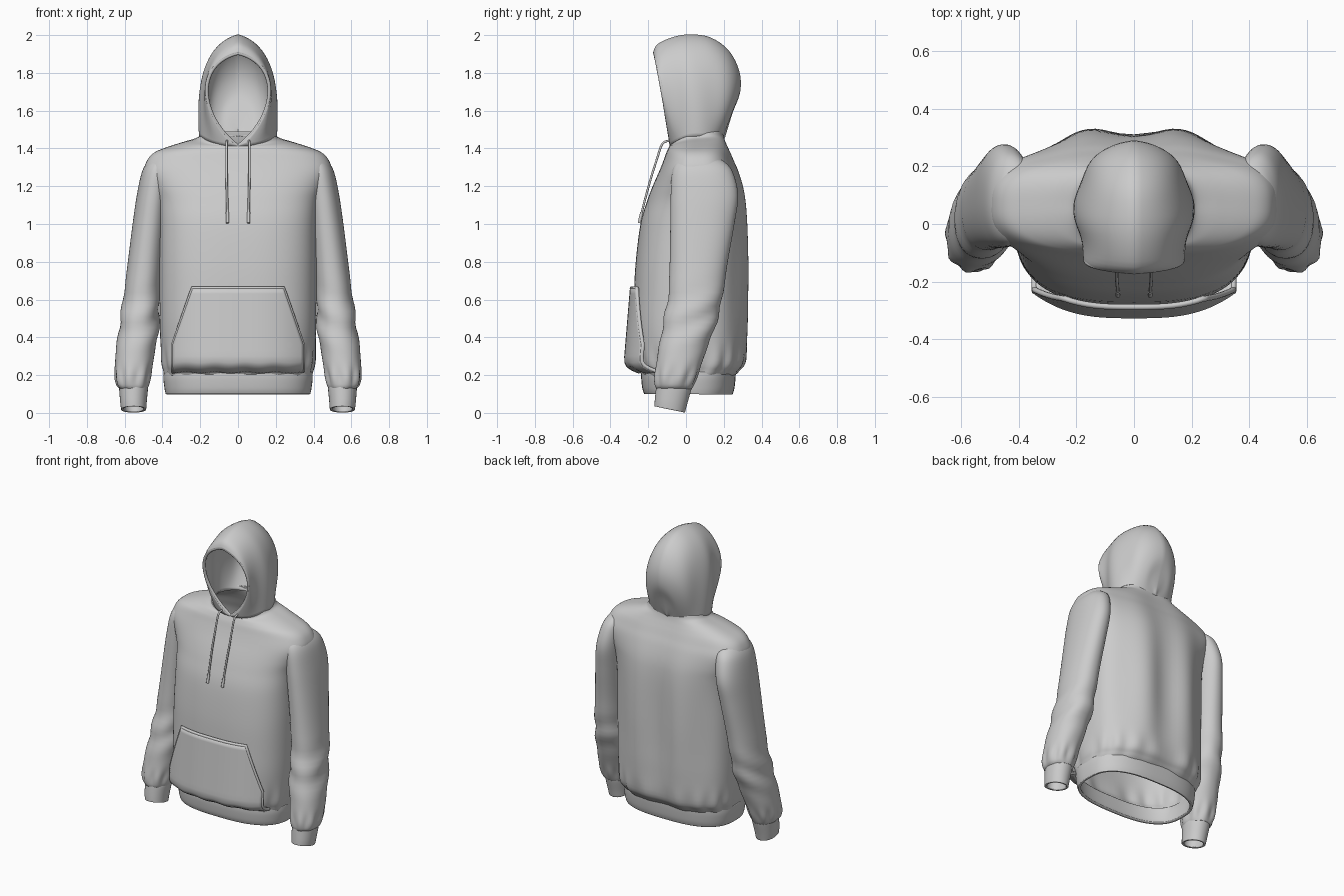
import bpy, bmesh, math
from mathutils import Vector

if "Cube" in bpy.data.objects:
    bpy.data.objects.remove(bpy.data.objects["Cube"])

def smooth_rows(rows, steps):
    """Catmull-Rom interpolation through rows of numbers."""
    out = []
    for i in range(len(rows) - 1):
        a, b, c, d = (rows[max(i - 1, 0)], rows[i], rows[i + 1], rows[min(i + 2, len(rows) - 1)])
        for s in range(steps):
            t = s / steps
            out.append([0.5 * (2 * q + (r - p) * t + (2 * p - 5 * q + 4 * r - u) * t * t
                               + (3 * q - p - 3 * r + u) * t ** 3)
                        for p, q, r, u in zip(a, b, c, d)])
    out.append(list(rows[-1]))
    return out

def surface(name, grid, closed=False, mirror=False, thick=0.012):
    """Skin a grid of points (rows of equal length) into a smooth cloth sheet."""
    bm = bmesh.new()
    vs = [[bm.verts.new(p) for p in row] for row in grid]
    n = len(grid[0])
    for r0, r1 in zip(vs, vs[1:]):
        for j in range(n if closed else n - 1):
            k = (j + 1) % n
            bm.faces.new((r0[j], r0[k], r1[k], r1[j]))
    bmesh.ops.remove_doubles(bm, verts=bm.verts, dist=1e-5)
    bmesh.ops.recalc_face_normals(bm, faces=bm.faces)
    for f in bm.faces:
        f.smooth = True
    me = bpy.data.meshes.new(name)
    bm.to_mesh(me)
    bm.free()
    ob = bpy.data.objects.new(name, me)
    bpy.context.collection.objects.link(ob)
    if mirror:
        ob.modifiers.new("mirror", 'MIRROR')
    m = ob.modifiers.new("cloth", 'SOLIDIFY')
    m.thickness, m.offset = thick, 0
    return ob

def loft(rows, power, fold=None, n=72, steps=5, lift_power=2):
    """Rings from rows of (z, x0, x1, y_front, y_back, front_lift)."""
    grid = []
    for z, x0, x1, yf, yb, lift in smooth_rows(rows, steps):
        ring = []
        for i in range(n):
            a = 2 * math.pi * i / n
            s, c = math.sin(a), math.cos(a)
            sx = math.copysign(abs(s) ** (2 / power), s)
            sy = math.copysign(abs(c) ** (2 / power), c)
            p = Vector(((x0 + x1) / 2 + sx * (x1 - x0) / 2,
                        (yf + yb) / 2 - sy * (yb - yf) / 2,
                        z + lift * ((1 + c) / 2) ** lift_power))
            if fold:
                p += fold(p, s, c)
            ring.append(p)
        grid.append(ring)
    return grid

def bump(z, mid, width):
    return math.exp(-((z - mid) / width) ** 2)

def tube(name, points, radius, mirror=False):
    cu = bpy.data.curves.new(name, 'CURVE')
    cu.dimensions = '3D'
    cu.bevel_depth, cu.bevel_resolution, cu.use_fill_caps = radius, 3, True
    sp = cu.splines.new('POLY')
    sp.points.add(len(points) - 1)
    for q, p in zip(sp.points, points):
        q.co = (*p, 1)
    ob = bpy.data.objects.new(name, cu)
    bpy.context.collection.objects.link(ob)
    if mirror:
        ob.modifiers.new("mirror", 'MIRROR')
    return ob

# Torso and shoulders, with hanging folds on the back and gathers above the hem
def torso_fold(p, s, c):
    back = max(-c, 0) ** 0.5 * bump(p.z, 0.75, 0.5)
    gather = 0.006 * math.sin(math.atan2(s, c) * 17) * bump(p.z, 0.27, 0.07)
    return Vector((s * gather, -c * gather - 0.016 * math.cos(p.x * 19.6) * back, 0))

body = [(0.20, .385, -.225, .25, 0), (0.225, .39, -.24, .275, 0), (0.28, .40, -.262, .308, 0),
        (0.45, .408, -.275, .315, 0), (0.62, .41, -.27, .315, 0), (0.8, .41, -.26, .315, 0),
        (1.0, .41, -.235, .312, 0), (1.12, .422, -.2, .305, 0), (1.2, .453, -.17, .292, 0),
        (1.28, .489, -.135, .268, 0), (1.335, .475, -.113, .245, 0), (1.372, .442, -.1, .23, 0),
        (1.40, .385, -.092, .218, -.01), (1.432, .295, -.083, .205, -.025),
        (1.46, .217, -.08, .197, -.05), (1.49, .195, -.077, .192, -.075)]
surface("torso", loft([(z, -w, w, f, b, l) for z, w, f, b, l in body], 2.8, torso_fold, 120), True)

# Hem band
hem = [(0.10, .374, -.213, .238, .004), (0.13, .38, -.222, .247, 0), (0.18, .386, -.228, .253, 0),
       (0.215, .385, -.228, .255, 0)]
surface("hem_band", loft([(z, -w, w, f, b, l) for z, w, f, b, l in hem], 2.7, None, 96), True, thick=0.018)

# Sleeves, blending out of the shoulder, with elbow creases
def sleeve_fold(p, s, c):
    k = (0.007 * math.sin(p.z * 34 + 2.5 * c + 1.5 * s) * bump(p.z, 0.5, 0.13)
         + 0.006 * math.sin(math.atan2(s, c) * 8) * bump(p.z, 0.19, 0.05))
    return Vector((s * k, -c * k, 0))

sleeve = [(1.345, .36, .445, .0, .15, 0), (1.325, .35, .474, -.045, .2, 0),
          (1.27, .355, .504, -.068, .243, 0), (1.15, .37, .53, -.075, .27, 0), (1.0, .385, .552, -.077, .25, 0),
          (0.8, .405, .577, -.08, .215, 0), (0.6, .42, .602, -.09, .185, 0), (0.45, .425, .624, -.12, .145, 0),
          (0.3, .45, .643, -.145, .09, 0), (0.2, .468, .645, -.158, .055, 0),
          (0.15, .478, .637, -.158, .035, 0), (0.13, .487, .62, -.15, .025, 0)]
surface("sleeve", loft(sleeve, 2.2, sleeve_fold, 56), True, True)

# Cuffs
cuff = [(0.145, .486, .622, -.15, .025, 0), (0.12, .484, .622, -.152, .02, .01),
        (0.05, .49, .617, -.158, .0, .02), (0.003, .493, .612, -.16, -.012, .032)]
surface("cuff", loft(cuff, 2.1, None, 48, lift_power=1), True, True, 0.014)

# Hood: arches swept from the face opening over the head to the nape
# rows are (neck angle, top y, top z, half width)
arches = [(0, -.168, 1.905, .166), (25, -.145, 1.948, .168), (50, -.06, 1.985, .171), (75, .03, 1.997, .178),
          (100, .13, 1.98, .177), (122, .22, 1.915, .158), (142, .275, 1.81, .13), (160, .28, 1.7, .09),
          (172, .24, 1.59, .05), (180, .2, 1.46, 0)]
hood = []
for deg, ty, tz, w in smooth_rows(arches, 4):
    a = math.radians(deg)
    s, c = math.sin(a), math.cos(a)
    base = Vector((.199 * abs(s) ** 0.8, .057 - .136 * c, 1.46 - .05 * max(c, 0) ** 2))
    bx = max((w - .125 * base.x) / .75, 0)
    h = tz - base.z
    ctrl = [base, Vector((bx, base.y + .3 * (ty - base.y), base.z + .35 * h)),
            Vector((bx, base.y + .85 * (ty - base.y), tz - .1 * h)), Vector((0, ty, tz))]
    half = []
    for i in range(25):
        t = i / 24
        p = sum((q * k for q, k in zip(ctrl, ((1 - t) ** 3, 3 * t * (1 - t) ** 2, 3 * t * t * (1 - t), t ** 3))),
                Vector())
        drape = 0.006 * math.sin(deg * 0.09 + 3 * t) * math.sin(math.pi * t) * s
        half.append(p + Vector((drape, 0, 0)))
    hood.append(half + [Vector((-p.x, p.y, p.z)) for p in half[-2::-1]])
surface("hood", hood, thick=0.014)
tube("hood_rim", [p + Vector((0, .004, 0)) for p in hood[0]], 0.01)

# Front pouch pocket, bulging forward and tucked in at the bottom
def pocket_point(u, z):
    w = .345 if z < .36 else .345 - .105 * (z - .36) / .3
    x = u * w
    y = -.318 + .03 * max((z - .3) / .36, 0) + .085 * (abs(x) / .345) ** 3
    return Vector((x, y + .07 * max((.27 - z) / .05, 0) ** 2, z + .003 * math.sin(x * 40) * (z < .3)))

heights = [.22, .225, .235, .25, .27, .3, .33, .36] + [.36 + .03 * i for i in range(1, 11)]
surface("pocket", [[pocket_point(i / 20, z) for i in range(-20, 21)] for z in heights], thick=0.018)
edge = ([pocket_point(-1, z) for z in heights] + [pocket_point(i / 10, .66) for i in range(-9, 10)]
        + [pocket_point(1, z) for z in reversed(heights)])
tube("pocket_seam", edge, 0.01)

# Drawstrings with tipped ends
cord = smooth_rows([(.058, -.088, 1.44), (.06, -.125, 1.425), (.06, -.155, 1.34), (.06, -.188, 1.235),
                    (.057, -.222, 1.11), (.056, -.248, 1.005)], 5)
tube("drawstring", cord, 0.006, True)
tube("drawstring_tip", cord[-4:], 0.0085, True)
